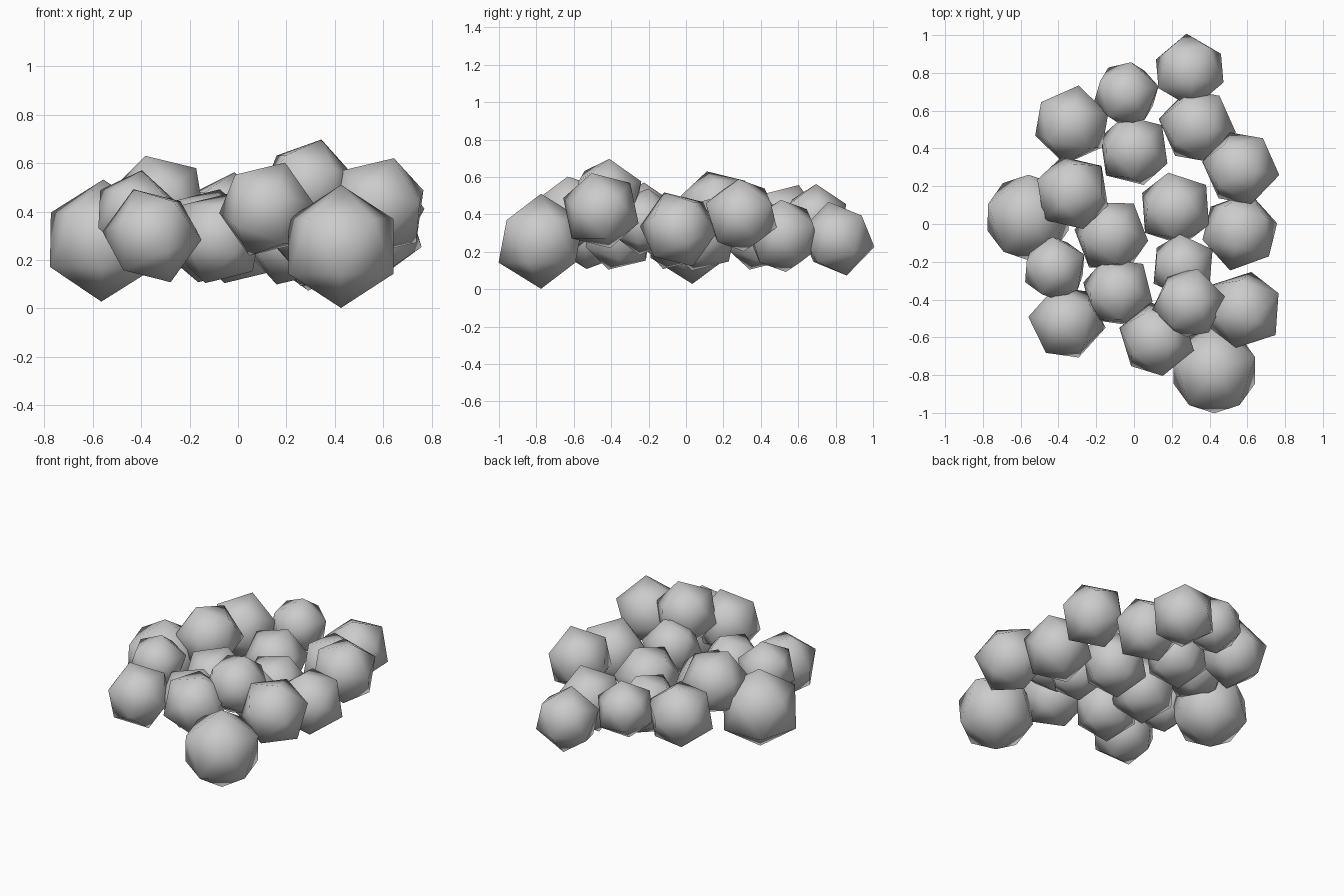
import bpy
from math import radians
from mathutils import Matrix

# Each clump: x, y, z, radius, tilt (degrees off vertex-up), heading of the tilt
CLUMPS = [
    # back rows
    (0.295, 0.81, 0.27, 0.203, 14, -85),
    (-0.04, 0.69, 0.38, 0.184, 8, 13),
    (-0.33, 0.525, 0.36, 0.212, 22, 80),
    (0.0, 0.39, 0.29, 0.2, 22, 42),
    (0.335, 0.52, 0.285, 0.208, 22, -10),
    (0.565, 0.295, 0.395, 0.208, 22, -10),
    # middle rows
    (-0.56, 0.035, 0.28, 0.252, 1, 18),
    (-0.325, 0.165, 0.435, 0.21, 22, 223),
    (-0.12, -0.06, 0.30, 0.207, 22, 55),
    (0.22, 0.08, 0.29, 0.206, 22, 38),
    (0.56, -0.04, 0.32, 0.213, 22, -104),
    (-0.42, -0.235, 0.39, 0.182, 8, 25),
    # front rows
    (-0.355, -0.52, 0.30, 0.207, 22, 172),
    (-0.085, -0.36, 0.29, 0.2, 22, 48),
    (0.26, -0.225, 0.36, 0.184, 15, 30),
    (0.29, -0.42, 0.505, 0.2, 16, 10),
    (0.58, -0.455, 0.42, 0.216, 22, -38),
    (0.12, -0.61, 0.41, 0.207, 22, -17),
    (0.425, -0.775, 0.256, 0.254, 0, 18),
]


def add_clump(index, x, y, z, radius, tilt, heading):
    """One smooth-shaded icosahedron leaf clump."""
    bpy.ops.mesh.primitive_ico_sphere_add(subdivisions=1, radius=radius)
    clump = bpy.context.object
    clump.name = f"leaf_clump_{index:02d}"
    # vertex pole leans towards the heading
    spin = Matrix.Rotation(radians(heading), 4, 'Z')
    lean = Matrix.Rotation(radians(tilt), 4, 'Y')
    clump.matrix_world = Matrix.Translation((x, y, z)) @ spin @ lean
    for face in clump.data.polygons:
        face.use_smooth = True


for i, values in enumerate(CLUMPS, 1):
    add_clump(i, *values)
